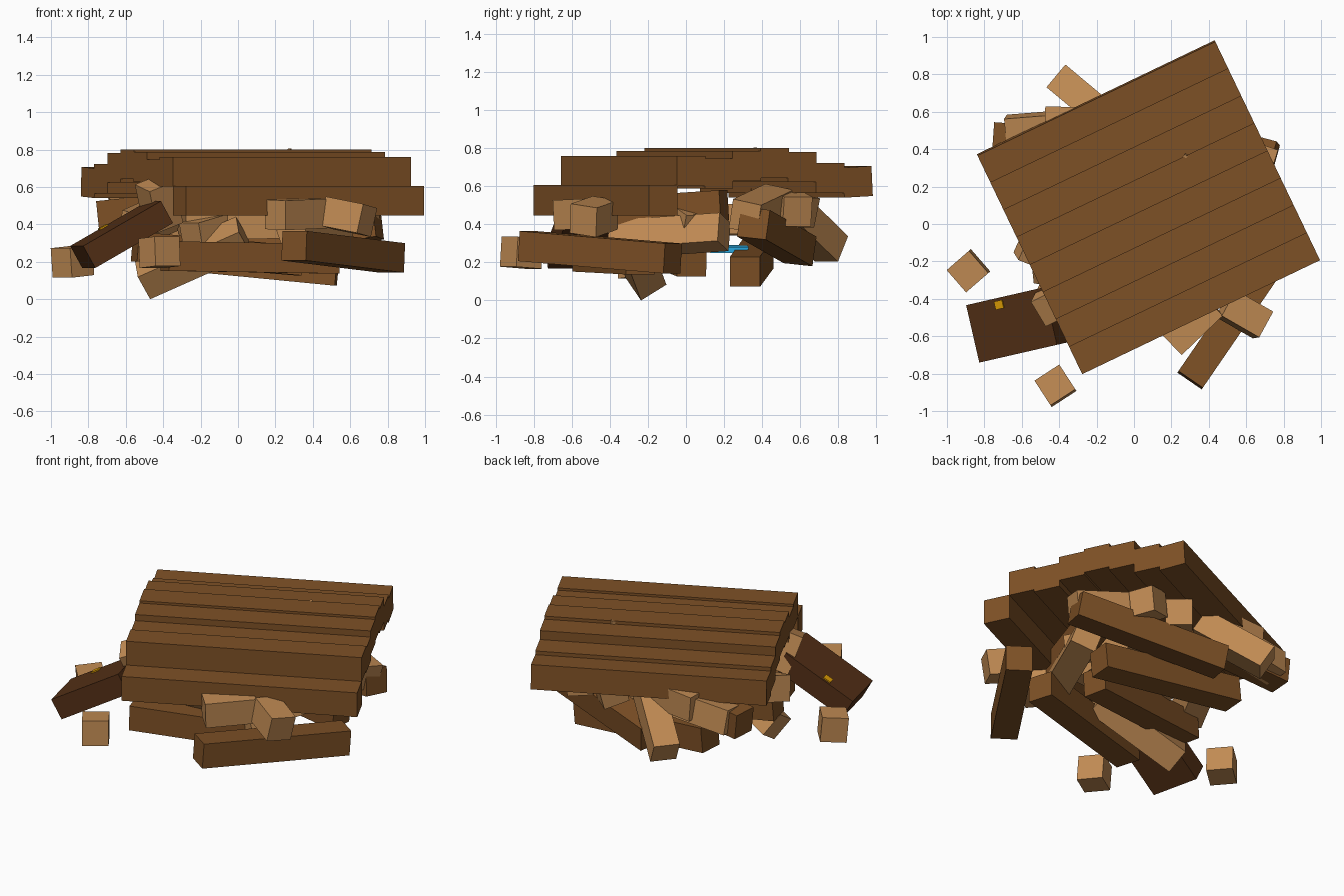
import bpy, math
from mathutils import Vector, Matrix

if "Cube" in bpy.data.objects:
    bpy.data.objects.remove(bpy.data.objects["Cube"])

def material(name, srgb):
    m = bpy.data.materials.new(name)
    m.diffuse_color = [c ** 2.2 for c in srgb] + [1]
    m.use_nodes = True
    m.node_tree.nodes["Principled BSDF"].inputs["Base Color"].default_value = m.diffuse_color
    return m

BROWN = material("brown_wood", (0.49, 0.32, 0.165))
LIGHT = material("light_wood", (0.75, 0.54, 0.33))
DARK = material("dark_wood", (0.33, 0.20, 0.11))
GOLD = material("knob_yellow", (0.88, 0.62, 0.05))
BLUE = material("glass_blue", (0.18, 0.66, 0.88))
U = 0.158  # timber thickness

def box(name, matrix, size, mat):
    bpy.ops.mesh.primitive_cube_add(size=1)
    ob = bpy.context.object
    ob.name = name
    ob.data.transform(matrix @ Matrix.Diagonal((*size, 1)))
    ob.data.materials.append(mat)
    return ob

def beam(name, p, q, mat, w=U, h=U, roll=0):
    """Box running from centre of one end p to centre of the other end q."""
    p, q = Vector(p), Vector(q)
    d = q - p
    heading = math.atan2(d.y, d.x)
    pitch = math.atan2(d.z, math.hypot(d.x, d.y))
    m = (Matrix.Translation((p + q) / 2) @ Matrix.Rotation(heading, 4, 'Z')
         @ Matrix.Rotation(-pitch, 4, 'Y') @ Matrix.Rotation(math.radians(roll), 4, 'X'))
    return box(name, m, (d.length, w, h), mat), m

def block(name, loc, heading, mat, tilt=0, s=U):
    m = (Matrix.Translation(loc) @ Matrix.Rotation(math.radians(heading), 4, 'Z')
         @ Matrix.Rotation(math.radians(tilt), 4, 'Y'))
    return box(name, m, (s, s, s), mat)

# Fallen roof: eight parallel planks stepping over a shallow ridge
roof = Matrix.Translation((0.078, 0.088, 0)) @ Matrix.Rotation(math.radians(25.6), 4, 'Z')
tops = (0.605, 0.76, 0.745, 0.785, 0.80, 0.78, 0.722, 0.702)
for i, top in enumerate(tops):
    m = roof @ Matrix.Translation((0, (i - 3.5) * 0.162, top - U / 2))
    if i == 7:
        m = m @ Matrix.Rotation(math.radians(3), 4, 'X')
    box(f"roof_plank_{i + 1}", m, (1.41, 0.166, U), BROWN)

# Fallen door with its knob
_, dm = beam("door", (-0.83, -0.58, 0.225), (-0.415, -0.485, 0.465), DARK, 0.315, 0.135)
box("door_knob", dm @ Matrix.Translation((-0.045, 0.12, 0.06)), (0.05, 0.045, 0.03), GOLD)

# Long brown frame timbers
for name, p, q, roll in (
    ("front_right_timber", (0.30, -0.835, 0.285), (0.825, -0.07, 0.22), 0),
    ("front_timber", (-0.39, -0.52, 0.23), (0.52, -0.24, 0.215), 0),
    ("middle_timber", (0.33, 0.03, 0.205), (-0.55, -0.16, 0.28), 0),
    ("low_back_timber", (0.53, 0.31, 0.15), (-0.44, 0.38, 0.245), 0),
    ("back_timber", (0.75, 0.355, 0.405), (-0.17, 0.60, 0.265), 6),
    ("left_timber", (-0.745, 0.465, 0.445), (-0.12, 0.42, 0.51), 0),
    ("right_timber", (0.45, 0.20, 0.50), (0.27, -0.42, 0.46), 0),
):
    beam(name, p, q, BROWN, roll=roll)

# Light wall planks tumbled in the heap
for name, p, q, roll in (
    ("low_plank", (-0.51, -0.21, 0.10), (0.03, -0.30, 0.34), 35),
    ("front_short_plank", (0.20, -0.64, 0.45), (0.42, -0.43, 0.46), 2),
    ("front_right_short_plank", (0.49, -0.425, 0.46), (0.69, -0.54, 0.42), -8),
    ("back_leaning_plank", (-0.385, 0.765, 0.27), (-0.08, 0.51, 0.52), 0),
    ("left_back_plank", (-0.68, 0.495, 0.46), (-0.12, 0.54, 0.52), 8),
    ("left_upper_plank", (-0.47, 0.55, 0.52), (-0.10, 0.54, 0.55), 0),
    ("left_tip_plank", (-0.445, -0.45, 0.62), (-0.40, -0.36, 0.40), 35),
    ("left_side_plank", (-0.56, -0.20, 0.38), (-0.38, 0.20, 0.46), 15),
    ("right_lower_plank", (0.53, 0.20, 0.36), (0.30, -0.38, 0.32), 20),
    ("right_back_plank", (0.73, 0.31, 0.44), (0.25, 0.48, 0.52), 12),
    ("centre_plank", (-0.25, -0.30, 0.33), (0.15, 0.05, 0.45), 0),
):
    beam(name, p, q, LIGHT, roll=roll)

# Broken wall panel under the roof and the blue window pane
beam("wall_panel", (-0.30, 0.06, 0.41), (0.28, 0.10, 0.42), LIGHT, 0.62, U, 3)
beam("window_pane", (-0.12, 0.22, 0.275), (0.16, 0.23, 0.265), BLUE, 0.20, 0.03)

# Loose blocks
block("loose_block_left", (-0.885, -0.25, 0.20), 41, LIGHT, -5)
block("loose_block_front", (-0.42, -0.865, 0.25), -57, LIGHT, -4)
block("loose_block_back", (0.36, 0.56, 0.48), 20, LIGHT, 10)
block("loose_block_back_mid", (0.14, 0.58, 0.48), 50, LIGHT, 15)
block("loose_block_right", (0.42, 0.02, 0.40), 30, LIGHT, 20)

# Splinter poking through the roof
beam("roof_splinter", (0.245, 0.32, 0.775), (0.28, 0.37, 0.795), LIGHT, 0.02, 0.02)

# Rest the heap on the ground
obs = list(bpy.data.objects)
low = min(v.co.z for o in obs for v in o.data.vertices)
for o in obs:
    o.data.transform(Matrix.Translation((0, 0, -low)))
